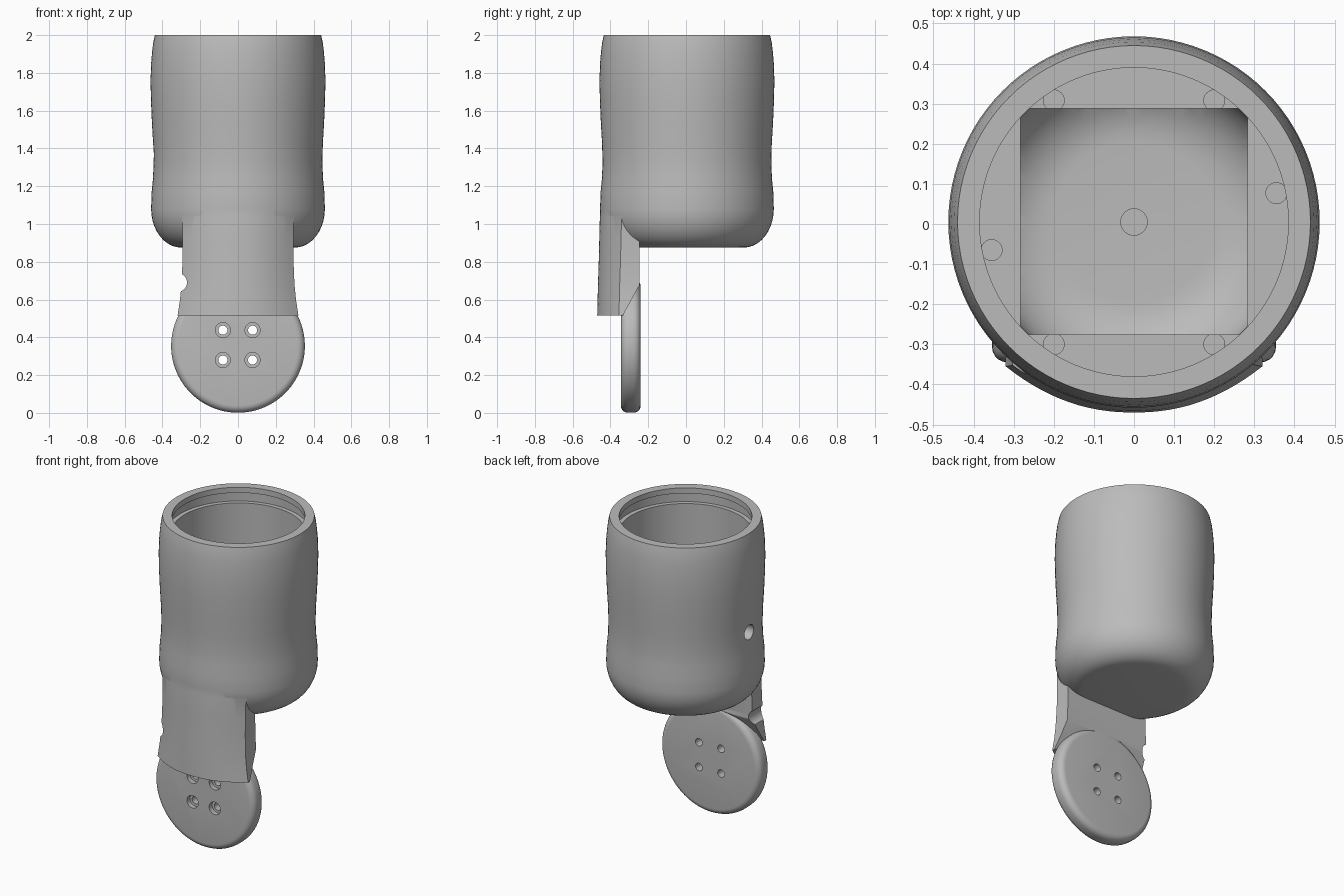
import bpy, bmesh
from math import sin, cos, pi
from mathutils import Matrix

if "Cube" in bpy.data.objects:
    bpy.data.objects.remove(bpy.data.objects["Cube"])

grey = bpy.data.materials.new("matte grey")
grey.use_nodes = True
grey.diffuse_color = (0.5, 0.5, 0.5, 1)
grey.node_tree.nodes["Principled BSDF"].inputs["Base Color"].default_value = (0.5, 0.5, 0.5, 1)

CUP_Y = 0.005


def finish(name, bm):
    bmesh.ops.recalc_face_normals(bm, faces=bm.faces)
    mesh = bpy.data.meshes.new(name)
    bm.to_mesh(mesh)
    bm.free()
    mesh.materials.append(grey)
    ob = bpy.data.objects.new(name, mesh)
    bpy.context.collection.objects.link(ob)
    return ob


def loft(name, rings):
    """Closed solid skinned through rings of points."""
    bm = bmesh.new()
    rows = [[bm.verts.new(p) for p in ring] for ring in rings]
    n = len(rows[0])
    for a, b in zip(rows, rows[1:]):
        for i in range(n):
            j = (i + 1) % n
            bm.faces.new((a[i], a[j], b[j], b[i]))
    bm.faces.new(rows[0])
    bm.faces.new(rows[-1])
    return finish(name, bm)


def lathe(name, profile, n=96):
    return loft(name, [[(r * cos(2 * pi * i / n), CUP_Y + r * sin(2 * pi * i / n), z)
                        for i in range(n)] for r, z in profile])


def rod(name, centre, radius, depth, axis="Z", n=32):
    turn = {"X": Matrix.Rotation(pi / 2, 4, "Y"), "Y": Matrix.Rotation(pi / 2, 4, "X"),
            "Z": Matrix.Identity(4)}[axis]
    bm = bmesh.new()
    bmesh.ops.create_cone(bm, cap_ends=True, segments=n, radius1=radius, radius2=radius,
                          depth=depth, matrix=Matrix.Translation(centre) @ turn)
    return finish(name, bm)


def apply(ob, mod):
    bpy.context.view_layer.objects.active = ob
    bpy.ops.object.modifier_apply(modifier=mod.name)


def combine(ob, other, operation):
    mod = ob.modifiers.new("combine", "BOOLEAN")
    mod.operation, mod.object, mod.solver = operation, other, "EXACT"
    apply(ob, mod)
    bpy.data.objects.remove(other)


def corner(r, dr, z, dz, steps=10):
    """Quarter-ellipse profile from the floor out to the wall."""
    return [(r + dr * sin(pi / 2 * k / steps), z + dz * (1 - cos(pi / 2 * k / steps)))
            for k in range(steps + 1)]


# Cup: gently waisted outside with a rounded base
wall = [(0.457, 1.17), (0.45, 1.24), (0.447, 1.32), (0.449, 1.42), (0.456, 1.54), (0.461, 1.66),
        (0.463, 1.76), (0.46, 1.85), (0.455, 1.91), (0.449, 1.96), (0.44, 2.0)]
body = lathe("socket_body", corner(0.30, 0.16, 0.875, 0.205) + wall)

# Arm: curved front, flat back, flared towards its lower end
levels = [  # height, half width, front y, back y
    (0.515, 0.32, -0.47, -0.335), (0.6, 0.307, -0.468, -0.288), (0.68, 0.299, -0.466, -0.245),
    (0.8, 0.294, -0.462, -0.245), (0.92, 0.293, -0.459, -0.245), (1.04, 0.295, -0.456, -0.25),
    (1.12, 0.296, -0.449, -0.25), (1.2, 0.292, -0.435, -0.25)]
N = 28
rings = []
for z, w, front, back in levels:
    ts = [-1 + 2 * k / N for k in range(N + 1)]
    ring = [(w * t, front + 0.115 * abs(t) ** 2.2, z) for t in ts]
    rings.append(ring + [(w, back, z), (-w, back, z)])
combine(body, loft("arm", rings), "UNION")

# Mounting disc with a rounded rim
disc = rod("mounting_disc", (0, -0.2925, 0.355), 0.354, 0.105, "Y", 96)
mod = disc.modifiers.new("rim", "BEVEL")
mod.width, mod.segments, mod.limit_method = 0.038, 5, "ANGLE"
apply(disc, mod)
combine(body, disc, "UNION")

# Main bore with a groove beneath the lip
bore = [(0.385, 1.15), (0.385, 1.9), (0.412, 1.9), (0.412, 1.965), (0.385, 1.965), (0.385, 2.1)]
combine(body, lathe("bore", bore), "DIFFERENCE")

# Square pocket that ends in a rounded bowl
pocket = lathe("pocket", corner(0.2, 0.184, 0.935, 0.17) + [(0.384, 1.2)])
bm = bmesh.new()
bmesh.ops.create_cube(bm, size=1, matrix=Matrix.Translation((0, 0.006, 1.05))
                      @ Matrix.Diagonal((0.566, 0.564, 0.6, 1)))
combine(pocket, finish("pocket_square", bm), "INTERSECT")
combine(body, pocket, "DIFFERENCE")

# Screw holes in the inner ledge and a dimple in the floor
spots = [(x, y) for x in (-0.2, 0.2) for y in (-0.3, 0.308)]
for x, y in spots + [(-0.355, -0.065), (0.355, 0.077)]:
    combine(body, rod("screw_hole", (x, y, 1.13), 0.026, 0.12), "DIFFERENCE")
combine(body, rod("floor_dimple", (0, CUP_Y, 0.935), 0.033, 0.04), "DIFFERENCE")

# Cable holes in the cup wall and the arm edge
combine(body, rod("wall_hole", (-0.44, 0.0, 1.375), 0.047, 0.2, "X"), "DIFFERENCE")
combine(body, rod("edge_hole", (-0.32, -0.35, 0.69), 0.05, 0.4, "Y"), "DIFFERENCE")

# Counterbored bolt holes in the disc
for x in (-0.08, 0.077):
    for z in (0.28, 0.438):
        combine(body, rod("bolt_hole", (x, -0.29, z), 0.024, 0.3, "Y"), "DIFFERENCE")
        combine(body, rod("bolt_head", (x, -0.345, z), 0.04, 0.06, "Y"), "DIFFERENCE")

bpy.ops.object.select_all(action="DESELECT")
body.select_set(True)
bpy.context.view_layer.objects.active = body
bpy.ops.object.shade_smooth_by_angle(angle=0.6)
